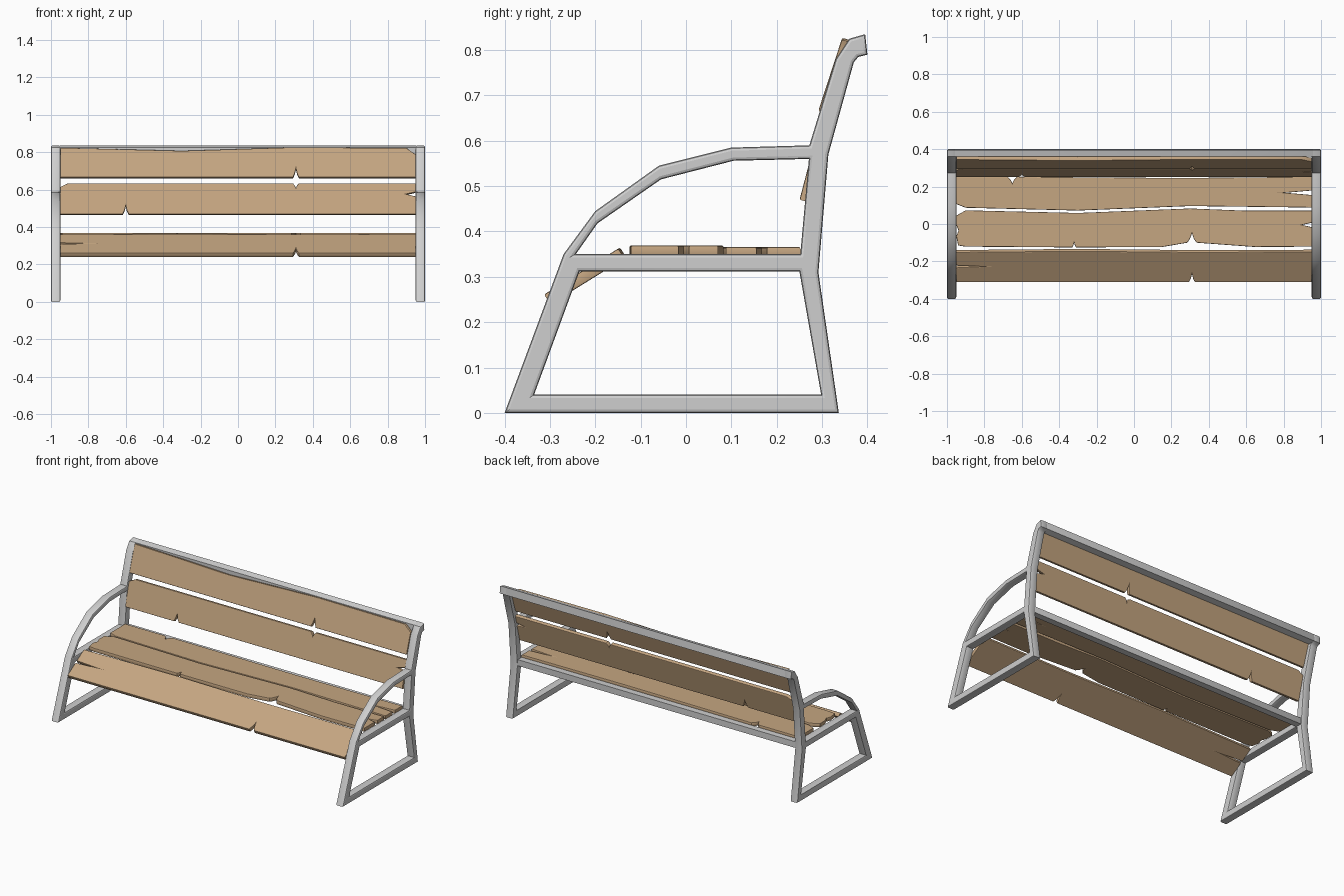
import bpy
from math import radians
from mathutils import Matrix, Vector

cube = bpy.data.objects.get("Cube")
if cube:
    bpy.data.objects.remove(cube, do_unlink=True)


def material(name, colour):
    m = bpy.data.materials.new(name)
    m.use_nodes = True
    m.diffuse_color = colour
    bsdf = m.node_tree.nodes["Principled BSDF"]
    bsdf.inputs["Base Color"].default_value = colour
    bsdf.inputs["Roughness"].default_value = 0.7
    return m


metal = material("light grey metal", (0.62, 0.62, 0.62, 1))
wood = material("tan wood", (0.56, 0.38, 0.22, 1))


def panel(name, outlines, origin, u, v, thickness, bevel, mat):
    """Extrude closed outlines (first is the border, others are holes) with rounded edges."""
    curve = bpy.data.curves.new(name, "CURVE")
    curve.dimensions = "2D"
    curve.fill_mode = "BOTH"
    curve.extrude = thickness / 2 - bevel
    curve.bevel_depth = bevel
    curve.bevel_resolution = 1
    curve.offset = -bevel
    for outline in outlines:
        spline = curve.splines.new("POLY")
        spline.points.add(len(outline) - 1)
        for point, (a, b) in zip(spline.points, outline):
            point.co = (a, b, 0, 1)
        spline.use_cyclic_u = True
    curve.materials.append(mat)
    obj = bpy.data.objects.new(name, curve)
    bpy.context.collection.objects.link(obj)
    u, v = Vector(u).normalized(), Vector(v).normalized()
    axes = Matrix((u, v, u.cross(v))).transposed().to_4x4()
    obj.matrix_world = Matrix.Translation(origin) @ axes
    bpy.ops.object.select_all(action="DESELECT")
    obj.select_set(True)
    bpy.context.view_layer.objects.active = obj
    bpy.ops.object.convert(target="MESH")
    bpy.ops.object.shade_smooth_by_angle(angle=radians(35))
    return obj


# Side frames: leg, armrest and back post in one outline with two openings
border = [(-0.40, 0), (0.337, 0), (0.292, 0.31), (0.314, 0.57), (0.37, 0.773),
          (0.38, 0.785), (0.40, 0.79), (0.395, 0.835), (0.36, 0.825),
          (0.33, 0.78), (0.272, 0.59), (0.10, 0.585), (-0.06, 0.545),
          (-0.20, 0.445), (-0.27, 0.35)]
leg_opening = [(-0.335, 0.04), (0.298, 0.04), (0.25, 0.312), (-0.235, 0.312)]
arm_opening = [(-0.243, 0.35), (0.252, 0.35), (0.271, 0.56), (0.105, 0.556),
               (-0.055, 0.515), (-0.195, 0.418)]
Y, Z = (0, 1, 0), (0, 0, 1)
for side, x in (("left", 0.975), ("right", -0.975)):
    panel(side + "_frame", [border, leg_opening, arm_opening],
          (x, 0, 0), Y, Z, 0.05, 0.007, metal)

# Long rails joining the frames
top_profile = [(0.36, 0.785), (0.40, 0.79), (0.395, 0.835), (0.36, 0.825)]
seat_profile = [(0.25, 0.312), (0.29, 0.312), (0.29, 0.35), (0.25, 0.35)]
for name, profile in (("top_rail", top_profile), ("seat_rail", seat_profile)):
    panel(name, [profile], (0, 0, 0), Y, Z, 1.92, 0.005, metal)


def notch(x, v, depth, half=0.016):
    """Split in a long edge, listed left to right."""
    return [(x - half, v), (x - half * 0.4, v + depth * 0.45), (x, v + depth),
            (x + half * 0.4, v + depth * 0.4), (x + half, v)]


def crack(x, v, depth, half=0.007):
    """Split in a short end, listed upwards; depth is signed along x."""
    return [(x, v - half), (x + depth, v), (x, v + half)]


def slat(name, start, end, lower, right, upper, left, thickness=0.024):
    """Board between two (y, z) points; edges run left to right and upwards."""
    outline = lower + right + upper[::-1] + left[::-1]
    run = Vector((0, end[0] - start[0], end[1] - start[1]))
    panel(name, [outline], (0, *start), (1, 0, 0), run, thickness, 0.004, wood)


E = 0.95
# Backrest boards
slat("upper_back_slat", (0.303, 0.662), (0.354, 0.818),
     [(-E, 0)] + notch(0.31, 0, 0.05) + [(E, 0)], [],
     [(-E, 0.168), (-0.3, 0.15), (0.3, 0.17), (0.9, 0.166), (E, 0.13)], [])
slat("lower_back_slat", (0.262, 0.467), (0.305, 0.632),
     [(-E, 0)] + notch(-0.6, 0, 0.045) + [(E, 0)], crack(E, 0.11, -0.05, 0.012),
     [(-E, 0.15), (-0.91, 0.17)] + notch(0.31, 0.17, -0.025) + [(E, 0.17)], [])
# Seat boards
slat("rear_seat_slat", (0.082, 0.354), (0.25, 0.354),
     [(-E, 0.025), (-0.9, 0.005), (-0.3, -0.01), (0.3, 0.014), (E, 0.006)],
     crack(E, 0.085, -0.14, 0.012),
     [(-E, 0.17)] + notch(-0.65, 0.17, -0.035, 0.025) + [(0.25, 0.164), (E, 0.17)], [])
slat("middle_seat_slat", (-0.125, 0.357), (0.07, 0.357),
     [(-0.94, 0.01), (-0.9, 0.004)] + notch(-0.32, 0, 0.025, 0.01) + [(0.15, 0.002)]
     + notch(0.31, 0.025, 0.05, 0.025) + [(0.65, 0.002), (E, 0.004)],
     crack(E, 0.12, -0.05, 0.012),
     [(-E, 0.17), (-0.9, 0.198), (-0.3, 0.184), (0.3, 0.208), (0.6, 0.196), (E, 0.196)],
     crack(-E, 0.09, 0.012, 0.03))
slat("front_seat_slat", (-0.306, 0.25), (-0.143, 0.351),
     [(-E, 0)] + notch(0.31, 0, 0.05) + [(E, 0)], [],
     [(-E, 0.19), (-0.3, 0.197), (0.3, 0.19), (E, 0.192)], crack(-E, 0.1, 0.13),
     thickness=0.026)
